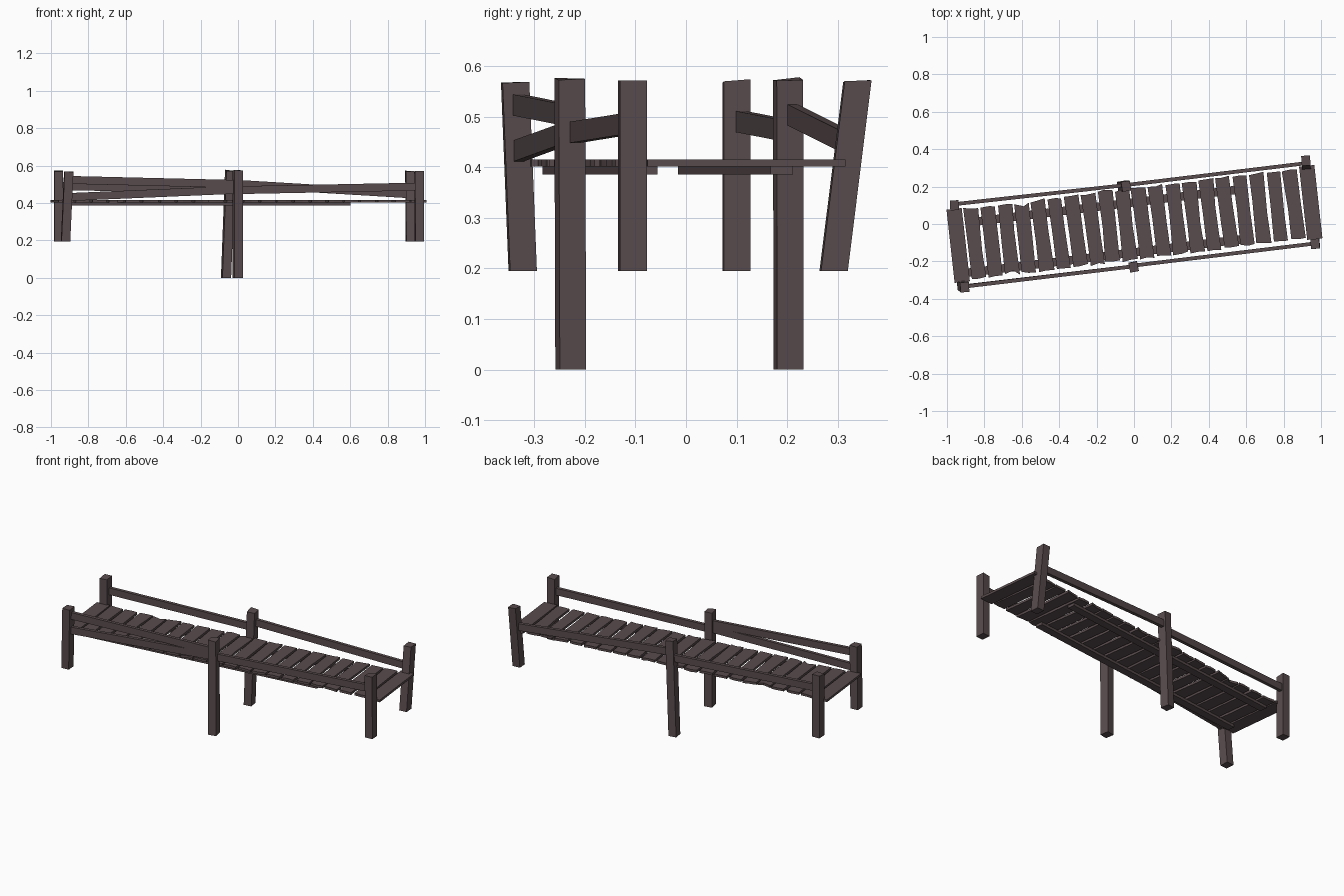
import bpy, bmesh, math, random
from mathutils import Vector

if "Cube" in bpy.data.objects:
    bpy.data.objects.remove(bpy.data.objects["Cube"])

random.seed(4)
wood = bpy.data.materials.new("dark_wood")
wood.diffuse_color = (0.1, 0.072, 0.075, 1)
wood.use_nodes = True
wood.node_tree.nodes["Principled BSDF"].inputs["Base Color"].default_value = wood.diffuse_color
SLOPE = 0.122                      # the bridge runs slightly diagonally
YAW = math.atan(SLOPE)


def prism(name, lower, upper):
    """Solid between two matching rings of points."""
    bm = bmesh.new()
    a = [bm.verts.new(p) for p in lower]
    b = [bm.verts.new(p) for p in upper]
    bm.faces.new(a[::-1])
    bm.faces.new(b)
    n = len(a)
    for i in range(n):
        j = (i + 1) % n
        bm.faces.new((a[i], a[j], b[j], b[i]))
    bmesh.ops.recalc_face_normals(bm, faces=bm.faces)
    me = bpy.data.meshes.new(name)
    bm.to_mesh(me)
    bm.free()
    me.materials.append(wood)
    ob = bpy.data.objects.new(name, me)
    bpy.context.collection.objects.link(ob)
    return ob


def ring(center, sx, sy, yaw):
    c, s = math.cos(yaw), math.sin(yaw)
    x, y, z = center
    return [(x + c * u * sx / 2 - s * v * sy / 2,
             y + s * u * sx / 2 + c * v * sy / 2, z)
            for u, v in ((-1, -1), (1, -1), (1, 1), (-1, 1))]


def bar(name, p, q, thick, high):
    """Straight timber from p to q with vertical ends."""
    p, q = Vector(p), Vector(q)
    d = (q - p).normalized()
    side = Vector((-d.y, d.x, 0)).normalized() * thick / 2
    up = Vector((0, 0, high / 2))
    sect = (-side - up, side - up, side + up, -side + up)
    return prism(name, [p + o for o in sect], [q + o for o in sect])


# posts: bottom, top, yaw in degrees
posts = {
    "front_left_post": ((-0.922, -0.323, 0.195), (-0.905, -0.338, 0.57), 4),
    "back_left_post": ((-0.96, 0.10, 0.195), (-0.96, 0.10, 0.571), 3),
    "front_middle_post": ((-0.002, -0.228, 0.0), (-0.002, -0.23, 0.575), 11),
    "back_middle_post": ((-0.064, 0.203, 0.0), (-0.042, 0.202, 0.575), 9),
    "front_right_post": ((0.97, -0.106, 0.195), (0.968, -0.106, 0.569), 5),
    "back_right_post": ((0.922, 0.292, 0.195), (0.919, 0.339, 0.57), 4),
}
for name, (lo, hi, yaw) in posts.items():
    yaw = math.radians(yaw)
    top = [(x, y, z + random.uniform(-0.004, 0.004))
           for x, y, z in ring(hi, 0.047, 0.053, yaw)]
    prism(name, ring(lo, 0.047, 0.053, yaw), top)

# hand rails
rails = {
    "front_left_upper_rail": ((-0.91, -0.335, 0.524), (0, -0.226, 0.502)),
    "front_left_lower_rail": ((-0.91, -0.333, 0.432), (0, -0.226, 0.471)),
    "front_right_rail": ((0, -0.222, 0.469), (0.968, -0.104, 0.488)),
    "back_left_rail": ((-0.96, 0.106, 0.491), (-0.045, 0.208, 0.471)),
    "back_right_rail": ((-0.045, 0.208, 0.505), (0.92, 0.325, 0.447)),
}
for name, (p, q) in rails.items():
    bar(name, p, q, 0.02, 0.042)

# beams under the deck
for name, off in (("front_beam", -0.152), ("back_beam", 0.116)):
    bar(name, (-0.9, -0.9 * SLOPE + off, 0.394), (0.6, 0.6 * SLOPE + off, 0.394), 0.045, 0.016)

# deck planks with uneven ends, a few split at the tip
N = 22
notch = {4: (0, -0.022), 2: (-0.0, 0.0), 3: (-0.018, 0), 9: (0, 0.012)}
for i in range(N):
    x = -0.94 + 1.885 * i / (N - 1)
    end = i in (0, N - 1)
    j = 0 if end else 1
    half = 0.197 if end else 0.188
    w = 0.041 if end else 0.039
    ang = YAW + (-0.01 if end else random.uniform(-0.02, 0.02))
    lo_n, hi_n = notch.get(i, (0, 0))

    def r(a):
        return random.uniform(-a, a) * j
    outline = [(-w + r(.003), -half + r(.007)), (r(.01), -half - lo_n + r(.003)),
               (w + r(.003), -half + r(.007)), (w - 0.003 * j + r(.003), r(.05)),
               (w + r(.003), half + r(.007)), (r(.01), half + hi_n + r(.003)),
               (-w + r(.003), half + r(.007)), (-w + 0.002 * j + r(.003), r(.05))]
    c, s = math.cos(ang), math.sin(ang)
    pts = [(x + c * u - s * v, x * SLOPE + s * u + c * v) for u, v in outline]
    prism(f"deck_plank_{i + 1}", [(a, b, 0.402) for a, b in pts],
          [(a, b, 0.416) for a, b in pts])
